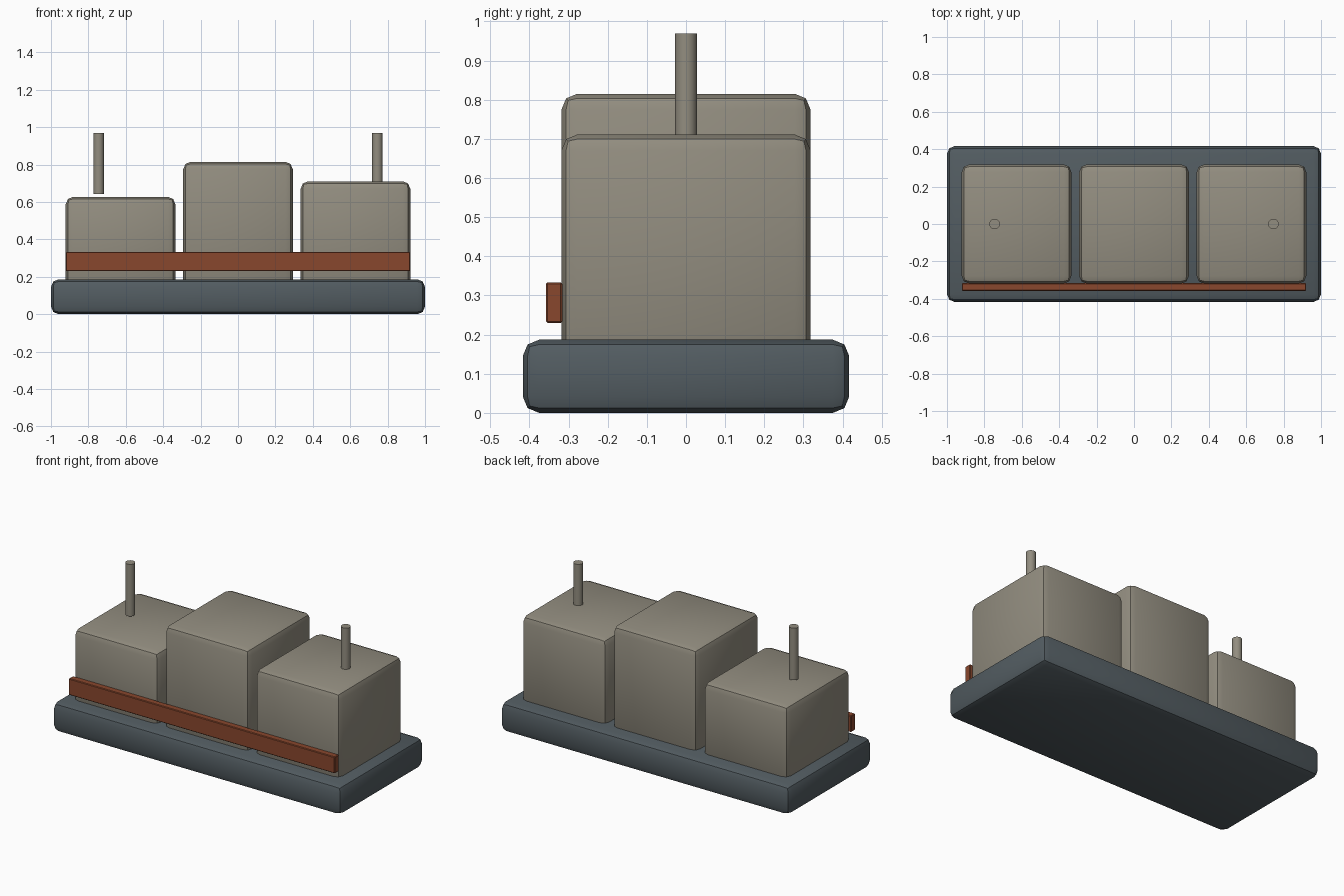
import bpy
import math

if "Cube" in bpy.data.objects:
    bpy.data.objects.remove(bpy.data.objects["Cube"])


def material(name, colour):
    m = bpy.data.materials.new(name)
    m.diffuse_color = (*colour, 1.0)
    m.use_nodes = True
    m.node_tree.nodes["Principled BSDF"].inputs["Base Color"].default_value = m.diffuse_color
    return m


STONE = material("warm_grey", (0.29, 0.268, 0.215))
SLATE = material("slate_blue_grey", (0.085, 0.107, 0.12))
RUST = material("rust_red", (0.25, 0.063, 0.026))


def finish(obj, name, mat):
    obj.name = name
    obj.data.materials.append(mat)
    bpy.ops.object.shade_smooth_by_angle(angle=math.radians(35))
    return obj


def rounded_box(name, low, high, bevel, segments, mat):
    """Box between two corners with rounded edges."""
    centre = [(a + b) / 2 for a, b in zip(low, high)]
    bpy.ops.mesh.primitive_cube_add(size=1, location=centre)
    obj = bpy.context.object
    obj.scale = [b - a for a, b in zip(low, high)]
    bpy.ops.object.transform_apply(location=False, rotation=False, scale=True)
    mod = obj.modifiers.new("rounded_edges", 'BEVEL')
    mod.width = bevel
    mod.segments = segments
    bpy.ops.object.modifier_apply(modifier=mod.name)
    return finish(obj, name, mat)


# Plinth
rounded_box("base", (-1, -0.417, 0), (1, 0.417, 0.187), 0.042, 2, SLATE)

# Three blocks of different height, sunk slightly into the base
for name, x, top in (("left_block", -0.628, 0.628),
                     ("middle_block", 0.0, 0.815),
                     ("right_block", 0.628, 0.711)):
    rounded_box(name, (x - 0.293, -0.318, 0.14), (x + 0.293, 0.318, top),
                0.04, 2, STONE)

# Strip along the front
rounded_box("front_strip", (-0.92, -0.358, 0.23), (0.92, -0.316, 0.333),
            0.004, 1, RUST)

# Upright rods
for name, x in (("left_rod", -0.745), ("right_rod", 0.745)):
    bpy.ops.mesh.primitive_cylinder_add(vertices=20, radius=0.028,
                                        depth=0.325, location=(x, 0, 0.806))
    finish(bpy.context.object, name, STONE)
